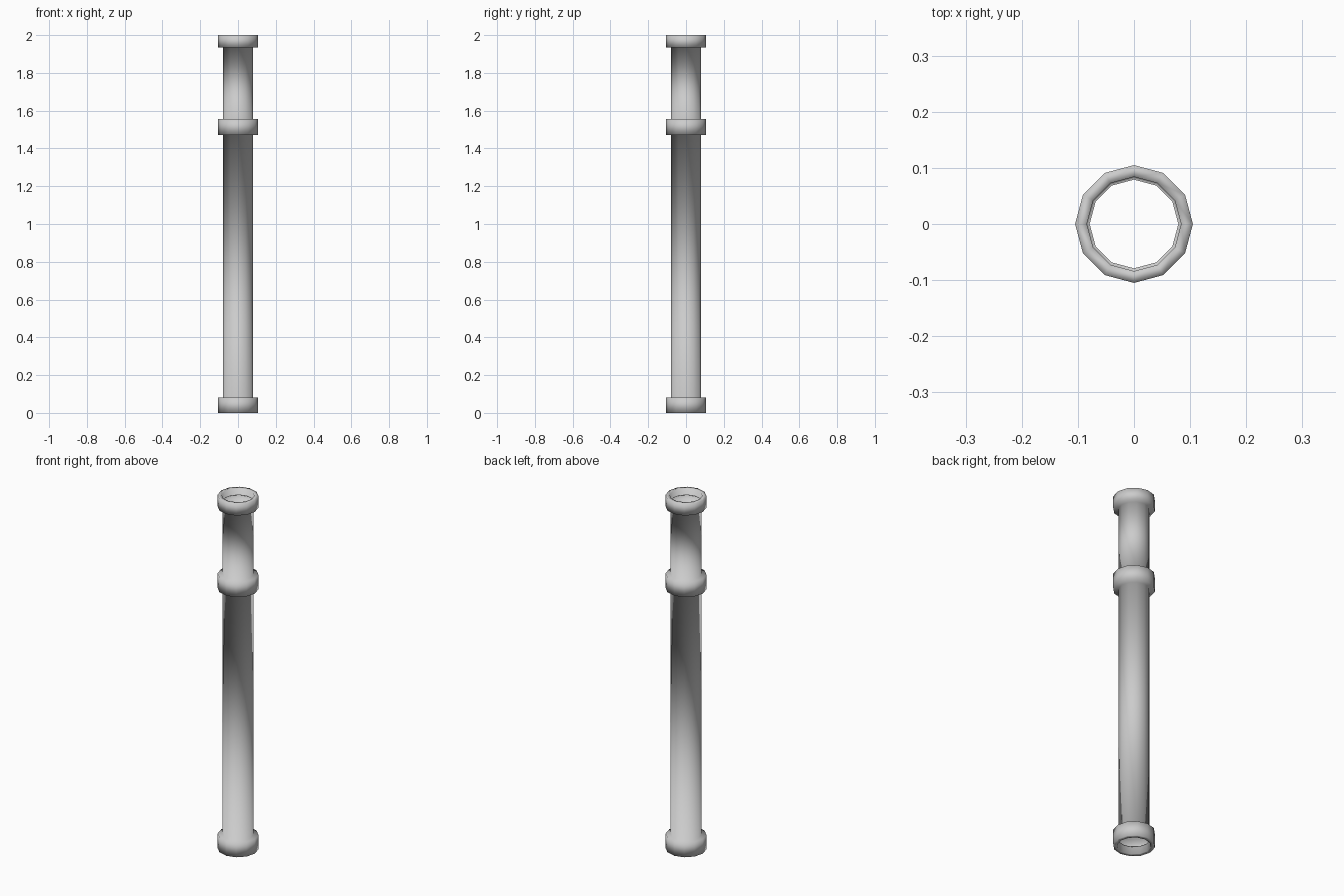
import bpy, bmesh, math

if "Cube" in bpy.data.objects:
    bpy.data.objects.remove(bpy.data.objects["Cube"])

SIDES = 12
R_PIPE, R_COLLAR, R_BORE = 0.079, 0.105, 0.084


def lathe(name, profile):
    """Spin an open (radius, z) profile around z, smooth shaded."""
    bm = bmesh.new()
    rings = []
    for r, z in profile:
        rings.append([bm.verts.new((r * math.cos(2 * math.pi * i / SIDES),
                                    r * math.sin(2 * math.pi * i / SIDES), z))
                      for i in range(SIDES)])
    for a, b in zip(rings, rings[1:]):
        for i in range(SIDES):
            j = (i + 1) % SIDES
            bm.faces.new((a[i], a[j], b[j], b[i])).smooth = True
    mesh = bpy.data.meshes.new(name)
    bm.to_mesh(mesh)
    bm.free()
    obj = bpy.data.objects.new(name, mesh)
    bpy.context.collection.objects.link(obj)
    return obj


# one continuous hollow pipe: bottom collar, long run, joint collar, short run, top collar
lathe("pipe", [
    (R_PIPE, 0.04), (R_BORE, 0.04), (R_BORE, 0.0),
    (R_COLLAR, 0.0), (R_COLLAR, 0.082), (R_PIPE, 0.082),
    (R_PIPE, 1.472), (R_COLLAR, 1.472), (R_COLLAR, 1.555), (R_PIPE, 1.555),
    (R_PIPE, 1.934), (R_COLLAR, 1.934), (R_COLLAR, 2.0),
    (R_BORE, 2.0), (R_BORE, 1.965), (R_PIPE, 1.965),
])
